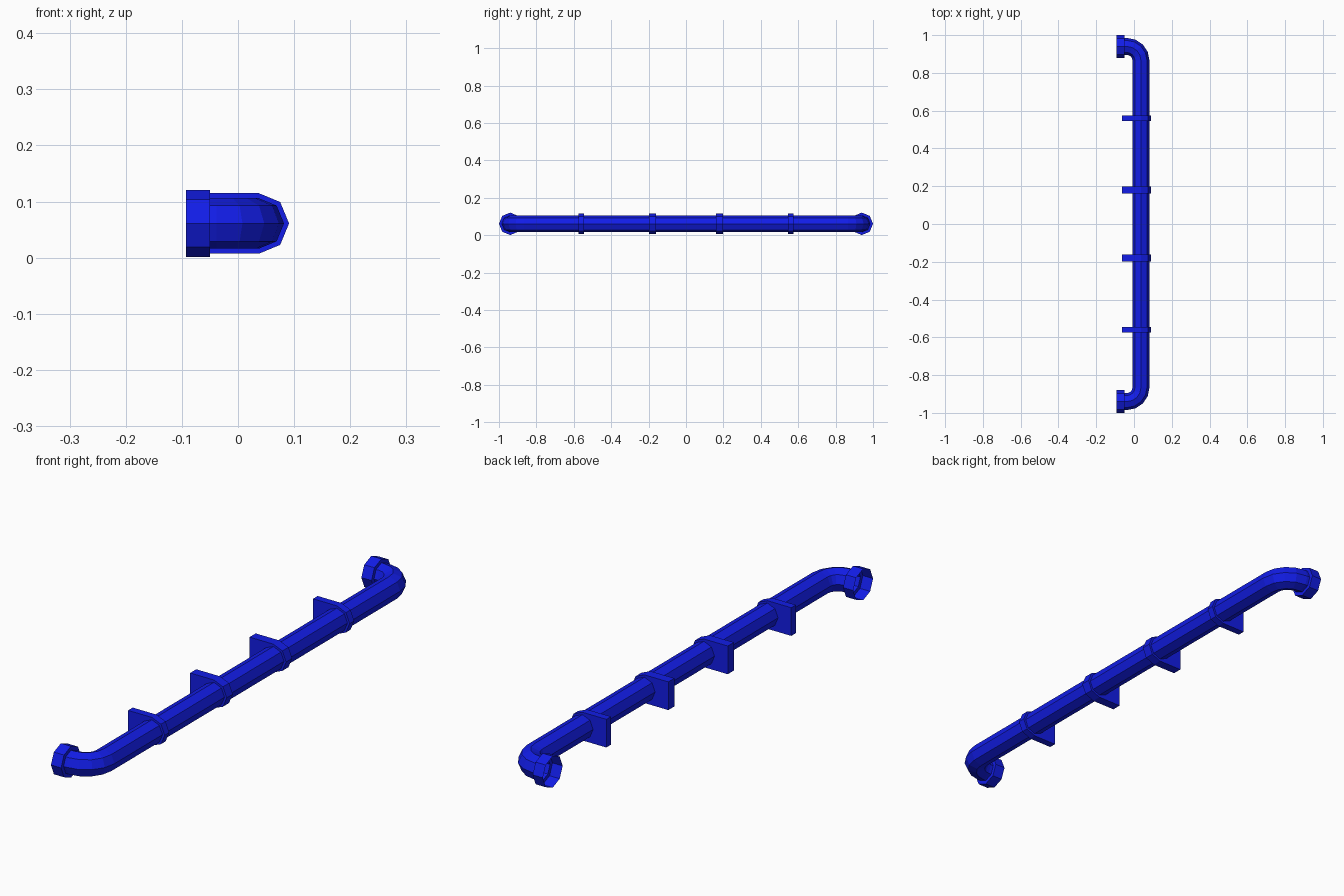
import bpy, bmesh
from math import sin, cos, pi, radians

if "Cube" in bpy.data.objects:
    bpy.data.objects.remove(bpy.data.objects["Cube"])

ZC = 0.061       # height of the pipe axis
XC = 0.037       # x of the straight run
YE = 0.94        # y of the end mouths
R = 0.045        # pipe radius
BEND = 0.075     # elbow bend radius
SIDES = 8

blue = bpy.data.materials.new("blue_paint")
blue.diffuse_color = (0.006, 0.012, 0.8, 1)
blue.use_nodes = True
blue.node_tree.nodes["Principled BSDF"].inputs["Base Color"].default_value = blue.diffuse_color


def finish(name, bm):
    bmesh.ops.recalc_face_normals(bm, faces=bm.faces)
    me = bpy.data.meshes.new(name)
    bm.to_mesh(me)
    bm.free()
    me.materials.append(blue)
    ob = bpy.data.objects.new(name, me)
    bpy.context.collection.objects.link(ob)
    return ob


def sweep(name, stations):
    """Octagonal tube through stations (x, y, heading angle, radius), open ends."""
    bm = bmesh.new()
    rings = []
    for x, y, a, r in stations:
        ring = []
        for i in range(SIDES):
            t = 2 * pi * i / SIDES
            u = r * cos(t)
            ring.append(bm.verts.new((x - sin(a) * u, y + cos(a) * u, ZC + r * sin(t))))
        rings.append(ring)
    for p, q in zip(rings, rings[1:]):
        for i in range(SIDES):
            j = (i + 1) % SIDES
            bm.faces.new((p[i], p[j], q[j], q[i]))
    return finish(name, bm)


# Pipe with an elbow at each end: lower elbow, then its mirrored return
lower = [(-0.05, -YE, 0, R)]
for k in range(5):
    a = radians(22.5 * k)
    lower.append((XC - BEND + BEND * sin(a), -YE + BEND - BEND * cos(a), a, R))
upper = [(x, -y, pi - a, r) for x, y, a, r in reversed(lower)]
sweep("pipe", lower + upper)

# Open-mouthed flange collars with a shoulder down to the pipe
for side, y in (("front", -YE), ("back", YE)):
    sweep(side + "_flange", [(-0.093, y, 0, 0.06), (-0.05, y, 0, 0.06), (-0.05, y, 0, R)])


# Wall brackets: flat plate rounded over the pipe by half an octagon
def bracket(name, y, thick, r=0.054, back=-0.064):
    profile = [(back, ZC - r)]
    profile += [(XC + r * cos(radians(t)), ZC + r * sin(radians(t)))
                for t in range(-90, 91, 45)]
    profile.append((back, ZC + r))
    bm = bmesh.new()
    face = bm.faces.new([bm.verts.new((x, y - thick / 2, z)) for x, z in profile])
    ext = bmesh.ops.extrude_face_region(bm, geom=[face], use_keep_orig=True)
    verts = [g for g in ext["geom"] if isinstance(g, bmesh.types.BMVert)]
    bmesh.ops.translate(bm, verts=verts, vec=(0, thick, 0))
    finish(name, bm)


for s, label in ((-1, "front"), (1, "back")):
    bracket(label + "_outer_bracket", s * 0.56, 0.028)
    bracket(label + "_inner_bracket", s * 0.18, 0.037)
